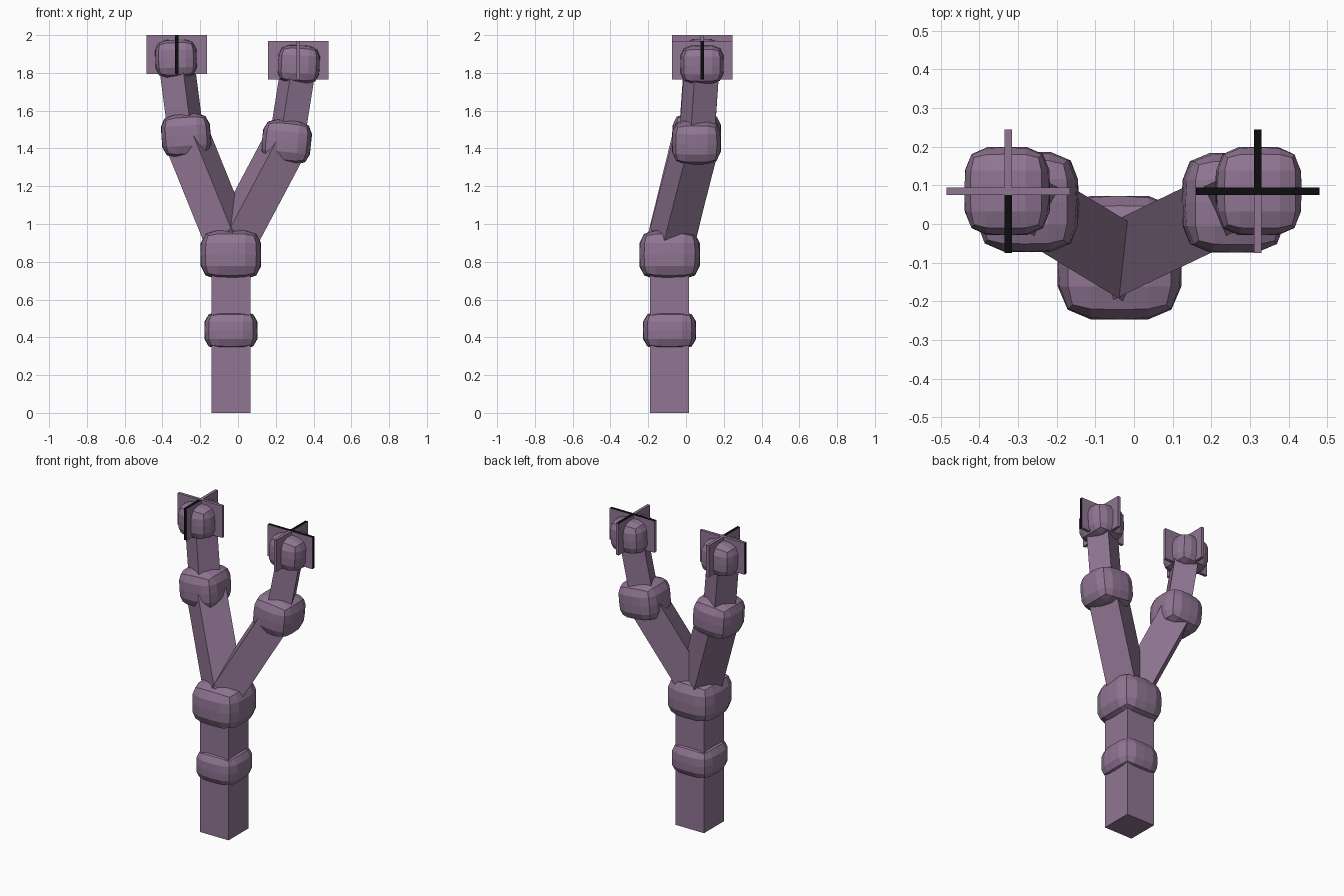
import bpy, bmesh, math
from mathutils import Vector, Matrix

if "Cube" in bpy.data.objects:
    bpy.data.objects.remove(bpy.data.objects["Cube"])


def material(name, rgb):
    m = bpy.data.materials.new(name)
    m.diffuse_color = (*rgb, 1)
    m.use_nodes = True
    m.node_tree.nodes["Principled BSDF"].inputs["Base Color"].default_value = m.diffuse_color
    return m


purple = material("dusty purple", (0.28, 0.18, 0.295))
black = material("black", (0.004, 0.004, 0.005))


def finish(bm, name, mats=(purple,)):
    bmesh.ops.recalc_face_normals(bm, faces=bm.faces)
    me = bpy.data.meshes.new(name)
    bm.to_mesh(me)
    bm.free()
    for m in mats:
        me.materials.append(m)
    ob = bpy.data.objects.new(name, me)
    bpy.context.collection.objects.link(ob)
    return ob


def box(name, center, size):
    bm = bmesh.new()
    bmesh.ops.create_cube(bm, size=1)
    bmesh.ops.transform(bm, verts=bm.verts,
                        matrix=Matrix.Translation(center) @ Matrix.Diagonal((*size, 1)))
    return finish(bm, name)


def leaf(name, center, direction, dark_top, dark_end):
    """Thin plate reaching outwards from the tip; its rim can be black."""
    d = Vector(direction)
    length, thick, height = 0.16, 0.019, 0.205
    size = [length if abs(c) > 0.5 else thick for c in d[:2]] + [height]
    bm = bmesh.new()
    bmesh.ops.create_cube(bm, size=1)
    bmesh.ops.transform(bm, verts=bm.verts, matrix=Matrix.Translation(
        Vector(center) + d * length / 2) @ Matrix.Diagonal((*size, 1)))
    bm.normal_update()
    for f in bm.faces:
        if (dark_top and f.normal.z > 0.9) or (dark_end and f.normal.dot(d) > 0.9):
            f.material_index = 1
    # drop the inner end, where the four plates meet
    inner = [f for f in bm.faces if f.normal.dot(d) < -0.9]
    bmesh.ops.delete(bm, geom=inner, context='FACES_ONLY')
    return finish(bm, name, (purple, black))


def knob(name, center, half, tilt=0):
    """Rounded cube with a 4 x 4 grid of facets on each side."""
    bm = bmesh.new()
    bmesh.ops.create_cube(bm, size=2)
    bmesh.ops.subdivide_edges(bm, edges=bm.edges, cuts=3, use_grid_fill=True)
    for v in bm.verts:
        sides = sum(abs(c) > 0.99 for c in v.co)
        inner = sum(0.3 < abs(c) < 0.7 for c in v.co)
        full = {1: 0.97 if inner == 2 else 1, 2: 0.84, 3: 0.76}[sides]
        if sides == 2 and inner:
            full = 0.83
        v.co = Vector([math.copysign(full if abs(c) > 0.99 else abs(c) * 0.93, c)
                       for c in v.co])
    m = (Matrix.Translation(center) @ Matrix.Rotation(math.radians(tilt), 4, 'Y')
         @ Matrix.Diagonal((*half, 1)))
    bmesh.ops.transform(bm, verts=bm.verts, matrix=m)
    return finish(bm, name)


def beam(name, a, b, width):
    """Square beam from a to b, with one pair of sides kept level."""
    a, b = Vector(a), Vector(b)
    d = (b - a).normalized()
    side = d.cross(Vector((0, 0, 1))).normalized()
    up = side.cross(d)
    bm = bmesh.new()
    rings = [[bm.verts.new(p + (side * i + up * j) * width / 2)
              for i, j in ((-1, -1), (1, -1), (1, 1), (-1, 1))] for p in (a, b)]
    for k in range(4):
        n = (k + 1) % 4
        bm.faces.new((rings[0][k], rings[0][n], rings[1][n], rings[1][k]))
    for r in rings:
        bm.faces.new(r)
    return finish(bm, name)


# Trunk with two swollen joints
tx, ty = -0.0375, -0.087
box("trunk", (tx, ty, 0.42), (0.205, 0.205, 0.84))
knob("lower_joint", (tx, ty, 0.437), (0.14, 0.14, 0.101))
knob("fork_joint", (tx, ty, 0.838), (0.16, 0.16, 0.131))

# Two arms, each with elbow, tip and four upright leaf plates
fork = (tx, ty, 0.88)
arms = (("left", (-0.275, 0.057, 1.468), (-0.328, 0.085, 1.875), 1.8975, -0.325, -4),
        ("right", (0.257, 0.055, 1.435), (0.322, 0.085, 1.845), 1.8675, 0.32, 6))
directions = {"east": (1, 0, 0), "west": (-1, 0, 0),
              "back": (0, 1, 0), "front": (0, -1, 0)}
dark_tops = {("left", "front"), ("right", "east"), ("right", "west"), ("right", "back")}
dark_ends = {("left", "front"), ("left", "west"), ("right", "east")}
for side, elbow, tip, leaf_z, leaf_x, tilt in arms:
    beam(side + "_lower_arm", fork, elbow, 0.183)
    knob(side + "_elbow", elbow, (0.13, 0.129, 0.115), tilt)
    beam(side + "_upper_arm", elbow, tip, 0.14)
    knob(side + "_tip", tip, (0.11, 0.114, 0.101), tilt * 0.5)
    for label, d in directions.items():
        leaf(f"{side}_leaf_{label}", (leaf_x, 0.085, leaf_z), d,
             (side, label) in dark_tops, (side, label) in dark_ends)
